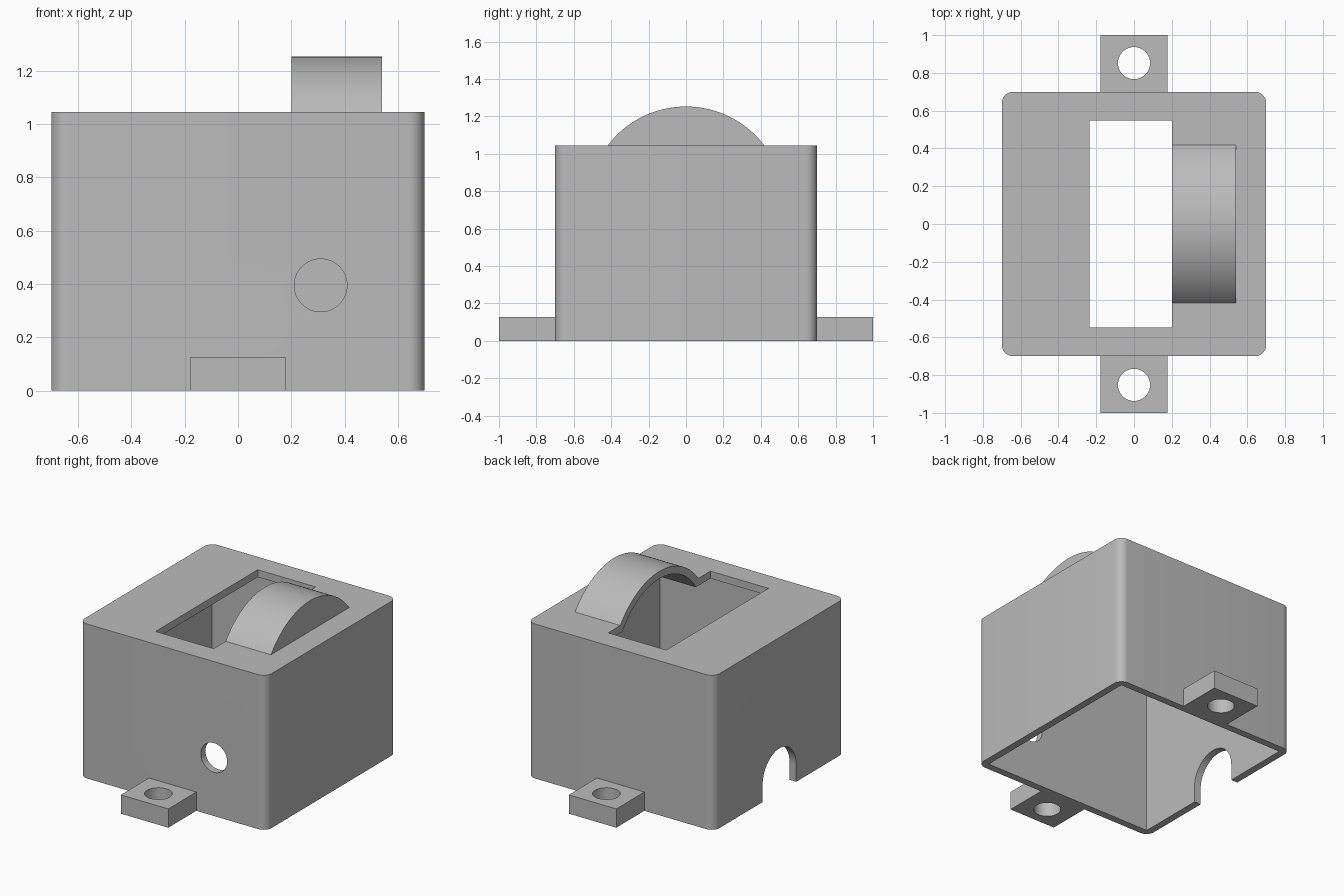
import bpy, bmesh, math
from mathutils import Vector

cube = bpy.data.objects.get("Cube")
if cube:
    bpy.data.objects.remove(cube, do_unlink=True)

grey = bpy.data.materials.new("plain grey")
grey.use_nodes = True
COLOR = (0.5, 0.5, 0.5, 1)
grey.diffuse_color = COLOR
grey.node_tree.nodes["Principled BSDF"].inputs["Base Color"].default_value = COLOR


def prism(name, points, axis, lo, hi):
    """Extrude a closed 2D outline along an axis: x takes (y, z), y takes (x, z), z takes (x, y)."""
    i = "xyz".index(axis)

    def place(p, depth):
        co = list(p)
        co.insert(i, depth)
        return Vector(co)

    bm = bmesh.new()
    face = bm.faces.new([bm.verts.new(place(p, lo)) for p in points])
    new = bmesh.ops.extrude_face_region(bm, geom=[face])["geom"]
    step = place((0, 0), hi - lo)
    bmesh.ops.translate(bm, vec=step, verts=[v for v in new if isinstance(v, bmesh.types.BMVert)])
    bmesh.ops.recalc_face_normals(bm, faces=bm.faces)
    mesh = bpy.data.meshes.new(name)
    bm.to_mesh(mesh)
    bm.free()
    mesh.materials.append(grey)
    obj = bpy.data.objects.new(name, mesh)
    bpy.context.collection.objects.link(obj)
    return obj


def arc(cx, cy, r, start, end, n):
    angles = [math.radians(start + (end - start) * k / n) for k in range(n + 1)]
    return [(cx + r * math.cos(a), cy + r * math.sin(a)) for a in angles]


def circle(cx, cy, r):
    return arc(cx, cy, r, 0, 360, 48)[:-1]


def rect(x0, x1, y0, y1):
    return [(x0, y0), (x1, y0), (x1, y1), (x0, y1)]


def combine(target, tool, operation):
    """Apply a boolean and discard the tool."""
    mod = target.modifiers.new(operation, "BOOLEAN")
    mod.object, mod.operation, mod.solver = tool, operation, "EXACT"
    bpy.ops.object.select_all(action="DESELECT")
    bpy.context.view_layer.objects.active = target
    target.select_set(True)
    bpy.ops.object.modifier_apply(modifier=mod.name)
    bpy.data.objects.remove(tool, do_unlink=True)


def smooth(obj):
    bpy.ops.object.select_all(action="DESELECT")
    bpy.context.view_layer.objects.active = obj
    obj.select_set(True)
    bpy.ops.object.shade_smooth_by_angle(angle=math.radians(30))


HALF, TOP, WALL, CORNER = 0.7, 1.046, 0.05, 0.06
HUB_Z, DOME_R = 0.728, 0.525


def dome_outline(r, base):
    """Circular segment above a base height, in (y, z)."""
    a = math.degrees(math.asin((base - HUB_Z) / r))
    return arc(0, HUB_Z, r, a, 180 - a, 64)


# Housing: rounded box, open underneath
c = HALF - CORNER
outline = []
for sx, sy, start in ((1, 1, 0), (-1, 1, 90), (-1, -1, 180), (1, -1, 270)):
    outline += arc(sx * c, sy * c, CORNER, start, start + 90, 10)
housing = prism("housing", outline, "z", 0, TOP)
inner = HALF - WALL
combine(housing, prism("cavity", rect(-inner, inner, -inner, inner), "z", -0.1, TOP - WALL), "DIFFERENCE")

# Arched cover, with the top opening trimming its open end
combine(housing, prism("arched_cover", dome_outline(DOME_R, TOP - WALL / 2), "x", 0.1, 0.54), "UNION")
combine(housing, prism("top_opening", rect(-0.235, 0.2, -0.547, 0.547), "z", 0.9, 1.5), "DIFFERENCE")
combine(housing, prism("cover_hollow", dome_outline(DOME_R - WALL, 0.95), "x", 0.1, 0.54 - WALL), "DIFFERENCE")

# Round hole in the front wall
combine(housing, prism("front_hole", circle(0.31, 0.395, 0.099), "y", -0.8, -0.6), "DIFFERENCE")

# Arched cable notch in the right wall
notch = arc(0, 0.115, 0.18, 0, 180, 32) + [(-0.18, -0.1), (0.18, -0.1)]
combine(housing, prism("cable_notch", notch, "x", -0.8, -0.6), "DIFFERENCE")
smooth(housing)

# Mounting tabs, each with a screw hole
for name, side in (("front_tab", -1), ("back_tab", 1)):
    y0, y1 = sorted((side * HALF, side))
    tab = prism(name, rect(-0.178, 0.178, y0, y1), "z", 0, 0.127)
    combine(tab, prism("screw_hole", circle(0, side * 0.852, 0.085), "z", -0.1, 0.3), "DIFFERENCE")
    smooth(tab)
